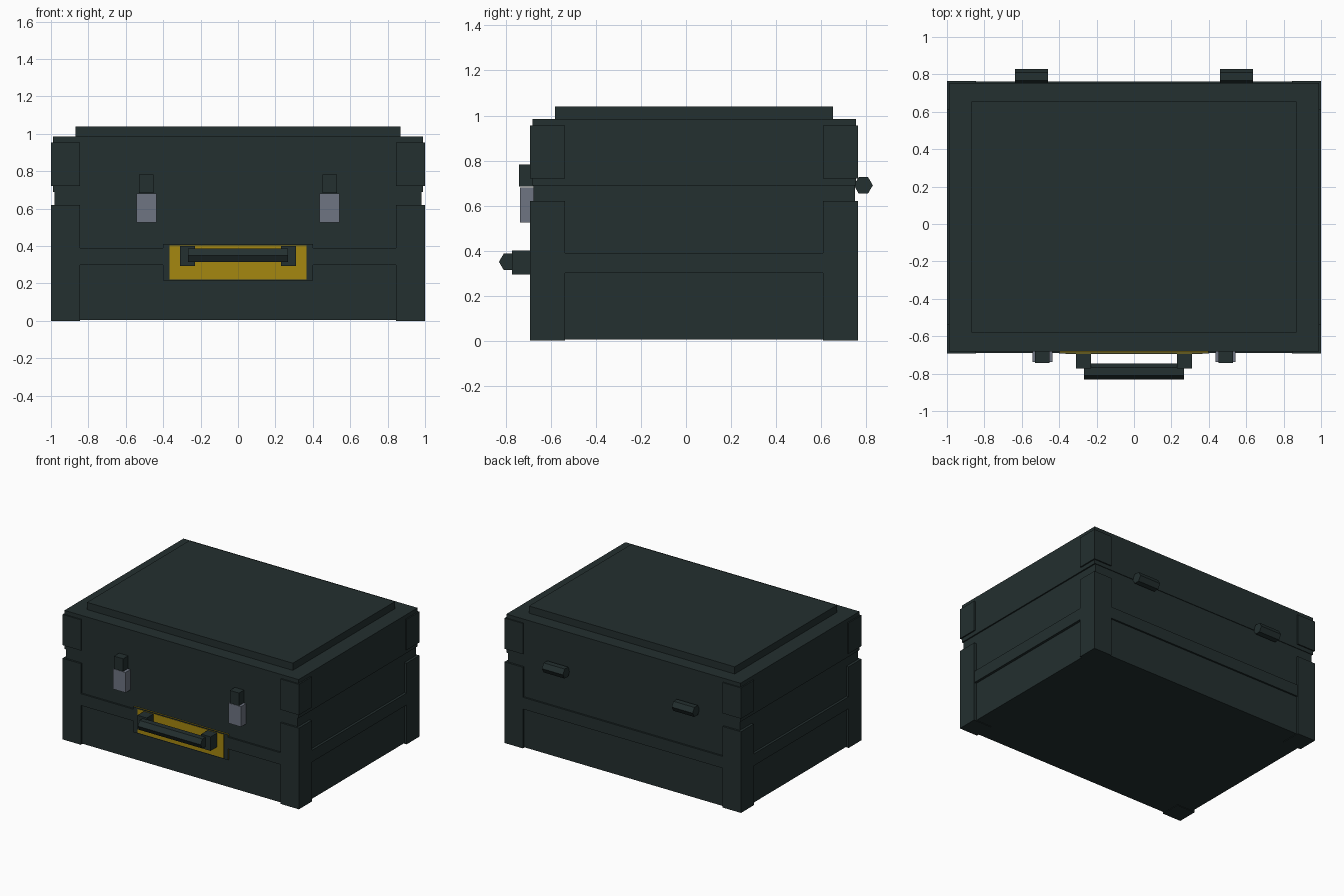
import bpy, bmesh, math
from mathutils import Matrix, Vector

if "Cube" in bpy.data.objects:
    bpy.data.objects.remove(bpy.data.objects["Cube"])


def material(name, rgb):
    m = bpy.data.materials.new(name)
    m.diffuse_color = (*rgb, 1)
    m.use_nodes = True
    m.node_tree.nodes["Principled BSDF"].inputs["Base Color"].default_value = m.diffuse_color
    return m


DARK = material("dark_slate", (0.017, 0.029, 0.029))
GREY = material("steel_grey", (0.156, 0.178, 0.223))
YELLOW = material("mustard_yellow", (0.376, 0.242, 0.005))


def finish(name, bm, mat):
    bmesh.ops.recalc_face_normals(bm, faces=bm.faces)
    me = bpy.data.meshes.new(name)
    bm.to_mesh(me)
    bm.free()
    me.materials.append(mat)
    ob = bpy.data.objects.new(name, me)
    bpy.context.collection.objects.link(ob)
    return ob


def box(name, x, y, z, mat=DARK):
    bm = bmesh.new()
    size = Vector((x[1] - x[0], y[1] - y[0], z[1] - z[0]))
    mid = Vector((x[0] + x[1], y[0] + y[1], z[0] + z[1])) / 2
    bmesh.ops.create_cube(bm, size=1, matrix=Matrix.Translation(mid) @ Matrix.Diagonal((*size, 1)))
    return finish(name, bm, mat)


def hex_bar(name, x, y, z, r):
    # Six-sided bar along x with its points facing front and back
    bm = bmesh.new()
    rot = Matrix.Rotation(math.pi / 2, 4, 'Y') @ Matrix.Rotation(math.pi / 2, 4, 'Z')
    bmesh.ops.create_cone(bm, cap_ends=True, segments=6, radius1=r, radius2=r, depth=x[1] - x[0])
    # turn so that two corners lie on the y axis
    v = bm.verts[:][0].co
    turn = math.pi / 2 - math.atan2(v.y, v.x)
    m = Matrix.Translation(((x[0] + x[1]) / 2, y, z)) @ Matrix.Rotation(math.pi / 2, 4, 'Y') @ Matrix.Rotation(turn, 4, 'Z')
    bmesh.ops.transform(bm, matrix=m, verts=bm.verts)
    return finish(name, bm, DARK)


def sided(s, a, b):
    return (a, b) if s > 0 else (-b, -a)


F, B = -0.692, 0.764     # outer front and back

# Main shell
box("case_body", (-0.98, 0.98), (-0.678, 0.75), (0.004, 0.69))
box("lid", (-0.99, 0.99), (-0.682, 0.755), (0.69, 0.985))
box("lid_raised_panel", (-0.87, 0.87), (-0.581, 0.654), (0.985, 1.04))
box("middle_band", (-0.999, 0.999), (F + 0.001, B - 0.001), (0.30, 0.39))

# Corner guards on the body and the lid
for s in (-1, 1):
    for place, y in (("front", (F, -0.537)), ("back", (0.609, B))):
        side = "right" if s > 0 else "left"
        x = sided(s, 0.845, 1.0)
        box(f"body_corner_{place}_{side}", x, y, (0, 0.62))
        box(f"lid_corner_{place}_{side}", x, y, (0.72, 0.955))

# Handle plate with dark rim
box("handle_backing", (-0.399, 0.399), (-0.689, -0.67), (0.216, 0.409), YELLOW)
box("handle_inlay", (-0.365, 0.365), (-0.694, -0.68), (0.222, 0.403), YELLOW)
for s in (-1, 1):
    box("plate_rim_side", sided(s, 0.365, 0.40), (F, -0.688), (0.215, 0.41))
box("plate_rim_bottom", (-0.40, 0.40), (F, -0.688), (0.215, 0.222))
box("plate_rim_top", (-0.40, 0.40), (F, -0.688), (0.403, 0.41))

# Handle
for s in (-1, 1):
    box("handle_bracket", sided(s, 0.23, 0.31), (-0.773, -0.685), (0.293, 0.40))
hex_bar("handle_grip", (-0.266, 0.266), -0.789, 0.35, 0.042)

# Latches and hinges
for s in (-1, 1):
    box("latch_plate", sided(s, 0.435, 0.542), (-0.738, -0.67), (0.525, 0.68), GREY)
    box("latch_catch", sided(s, 0.451, 0.528), (-0.743, -0.675), (0.685, 0.782))
    hex_bar("hinge", sided(s, 0.46, 0.637), 0.788, 0.69, 0.042)
